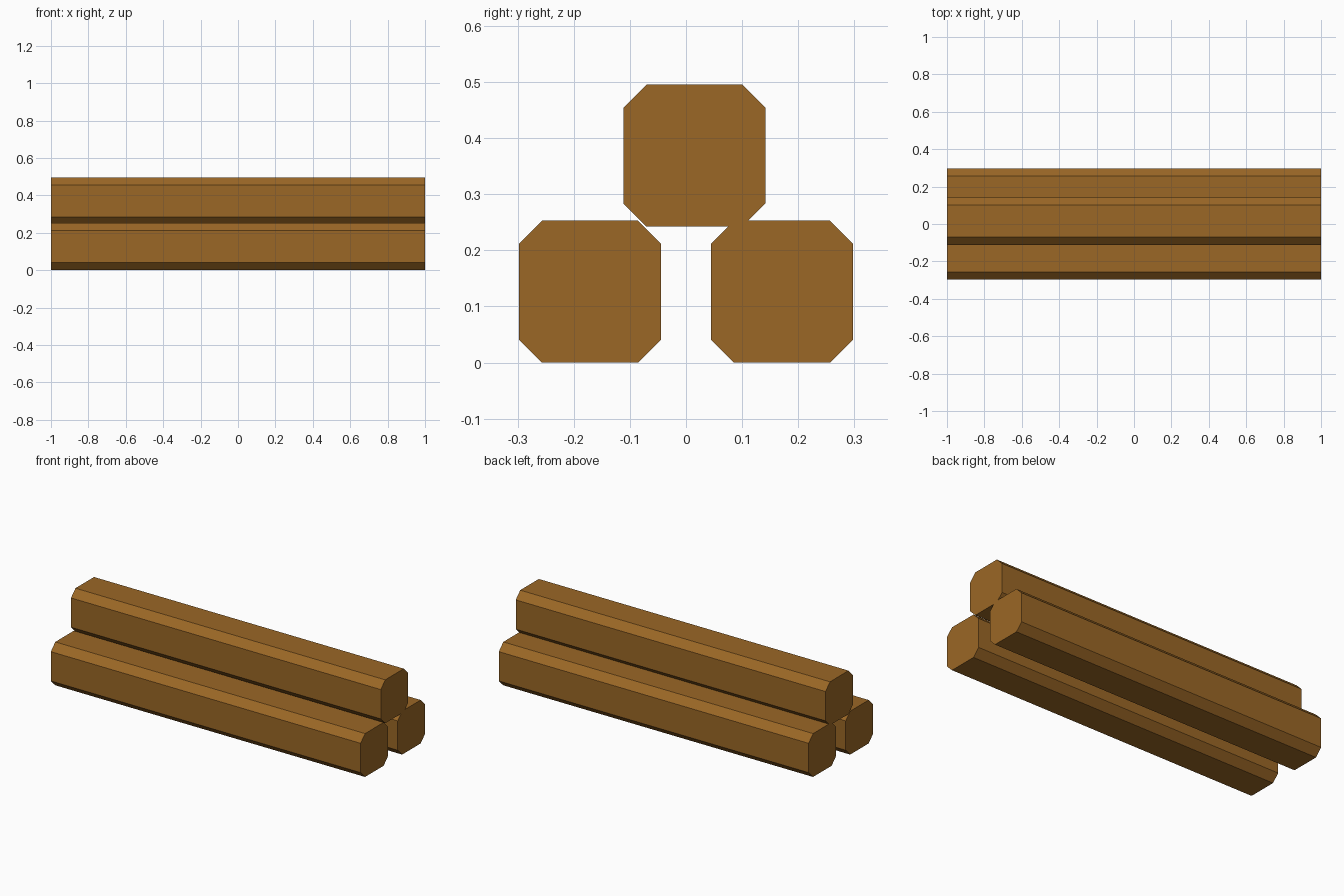
import bpy
import bmesh

cube = bpy.data.objects.get("Cube")
if cube:
    bpy.data.objects.remove(cube, do_unlink=True)

LENGTH = 2.0
WIDTH = 0.253
CHAMFER = 0.041

# Single brown wood colour
wood = bpy.data.materials.new("brown wood")
wood.use_nodes = True
colour = (0.328, 0.136, 0.019, 1.0)
wood.diffuse_color = colour
wood.node_tree.nodes["Principled BSDF"].inputs["Base Color"].default_value = colour


def make_log(name, y, z):
    """Square beam along x with its four long edges chamfered."""
    h, c = WIDTH / 2, WIDTH / 2 - CHAMFER
    profile = [(-c, -h), (c, -h), (h, -c), (h, c), (c, h), (-c, h), (-h, c), (-h, -c)]
    bm = bmesh.new()
    end = bm.faces.new([bm.verts.new((-LENGTH / 2, py, pz)) for py, pz in profile])
    grown = bmesh.ops.extrude_face_region(bm, geom=[end], use_keep_orig=True)
    moved = [v for v in grown["geom"] if isinstance(v, bmesh.types.BMVert)]
    bmesh.ops.translate(bm, verts=moved, vec=(LENGTH, 0, 0))
    bmesh.ops.recalc_face_normals(bm, faces=bm.faces)
    mesh = bpy.data.meshes.new(name)
    bm.to_mesh(mesh)
    bm.free()
    mesh.materials.append(wood)
    log = bpy.data.objects.new(name, mesh)
    log.location = (0, y, z)
    bpy.context.collection.objects.link(log)


# Two logs on the ground, one resting on top slightly off centre
make_log("front_log", -0.171, WIDTH / 2)
make_log("back_log", 0.171, WIDTH / 2)
make_log("top_log", 0.015, 0.369)
